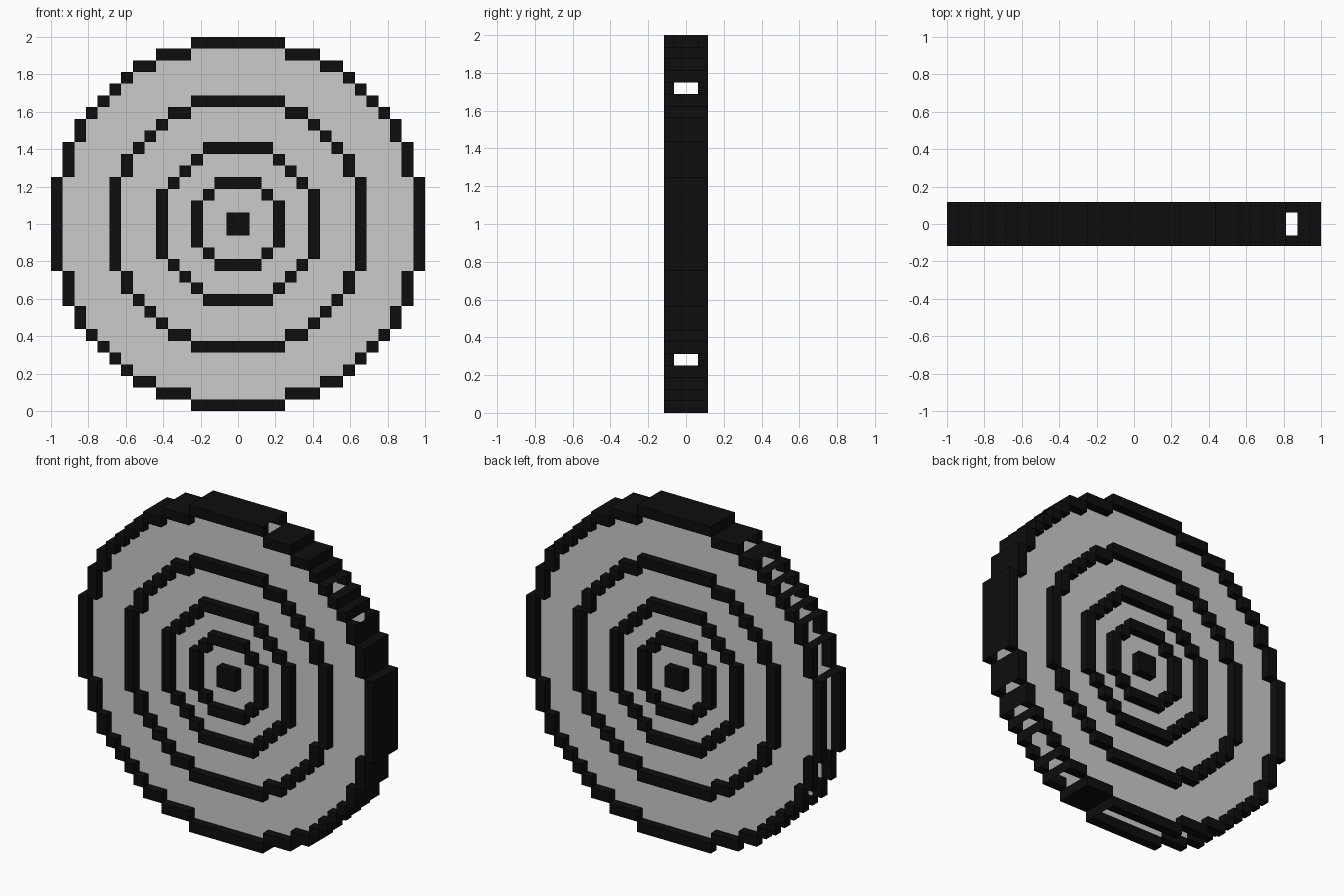
import bpy, bmesh

if "Cube" in bpy.data.objects:
    bpy.data.objects.remove(bpy.data.objects["Cube"])

U = 1 / 16            # one block
PLATE, LIP = 0.0625, 0.1175   # half depths of the plates and of the raised rings


def material(name, v):
    m = bpy.data.materials.new(name)
    m.diffuse_color = (v, v, v, 1)
    m.use_nodes = True
    m.node_tree.nodes["Principled BSDF"].inputs["Base Color"].default_value = m.diffuse_color
    return m


BLACK = material("black", 0.004)
GREY = material("light grey", 0.6)


def build(name, quads, mat):
    bm = bmesh.new()
    for q in quads:
        bm.faces.new([bm.verts.new(p) for p in q])
    bmesh.ops.remove_doubles(bm, verts=bm.verts, dist=1e-5)
    me = bpy.data.meshes.new(name)
    bm.to_mesh(me)
    bm.free()
    me.materials.append(mat)
    ob = bpy.data.objects.new(name, me)
    bpy.context.collection.objects.link(ob)


def facing(x0, x1, z0, z1, y):
    """Quad parallel to the front, facing away from the middle."""
    q = [(x0 * U, y, 1 + z0 * U), (x1 * U, y, 1 + z0 * U),
         (x1 * U, y, 1 + z1 * U), (x0 * U, y, 1 + z1 * U)]
    return q if y < 0 else q[::-1]


def wall(i, k, d, y0, y1):
    """Side of block (i, k) in direction d, from depth y0 to y1."""
    a, b = {(1, 0): ((1, 0), (1, 1)), (-1, 0): ((0, 1), (0, 0)),
            (0, 1): ((1, 1), (0, 1)), (0, -1): ((0, 0), (1, 0))}[d]
    pa = ((i + a[0]) * U, 1 + (k + a[1]) * U)
    pb = ((i + b[0]) * U, 1 + (k + b[1]) * U)
    return [(pa[0], y0, pa[1]), (pa[0], y1, pa[1]), (pb[0], y1, pb[1]), (pb[0], y0, pb[1])]


DIRS = [(1, 0), (-1, 0), (0, 1), (0, -1)]


def ring_cells(widths):
    """Blocks of a stepped ring; widths are half widths from the top row to the middle."""
    cells, prev = set(), 0
    for n, w in enumerate(widths):
        k = len(widths) - 1 - n
        for i in range(min(prev, w - 1), w):
            cells |= {(a, b) for a in (i, -i - 1) for b in (k, -k - 1)}
        prev = w
    return cells


RINGS = {
    "outer_rim": [4, 7, 9, 10, 11, 12, 13, 14, 14, 15, 15, 15, 16, 16, 16, 16],
    "large_ring": [4, 6, 7, 8, 9, 10, 10, 11, 11, 11, 11],
    "middle_ring": [3, 4, 5, 6, 7, 7, 7],
    "small_ring": [2, 3, 4, 4],
    "centre_boss": [1],
}

# raised rings on both faces
for name, widths in RINGS.items():
    cells = ring_cells(widths)
    for side, y0, y1 in (("front", -LIP, -PLATE), ("back", PLATE, LIP)):
        quads = []
        for i, k in cells:
            quads += [facing(i, i + 1, k, k + 1, y0), facing(i, i + 1, k, k + 1, y1)]
            quads += [wall(i, k, d, y0, y1) for d in DIRS if (i + d[0], k + d[1]) not in cells]
        build(name + "_" + side, quads, BLACK)

# grey plates inside the rim, hollow between them
rows, prev = [], 0
for n, w in enumerate(RINGS["outer_rim"]):
    inner = min(prev, w - 1)
    if inner:
        rows += [(inner, 15 - n), (inner, n - 16)]
    prev = w
for side, y in (("front", -PLATE), ("back", PLATE)):
    build(side + "_plate", [facing(-w, w, k, k + 1, y) for w, k in rows], GREY)

# edge band between the two rims, open in places
rim = ring_cells(RINGS["outer_rim"])
inside = {(i, k) for w, k in rows for i in range(-w, w)}


def closed(i, k, d):
    if d == (0, 1):
        return (i, k) != (13, 8)
    if d == (1, 0):
        return k not in (15, 11, -12)
    if d == (-1, 0):
        return k == 15
    return 4 <= i < 7


band = [wall(i, k, d, -PLATE, PLATE) for i, k in rim for d in DIRS
        if (i + d[0], k + d[1]) not in rim | inside and closed(i, k, d)]
build("edge_band", band, BLACK)
